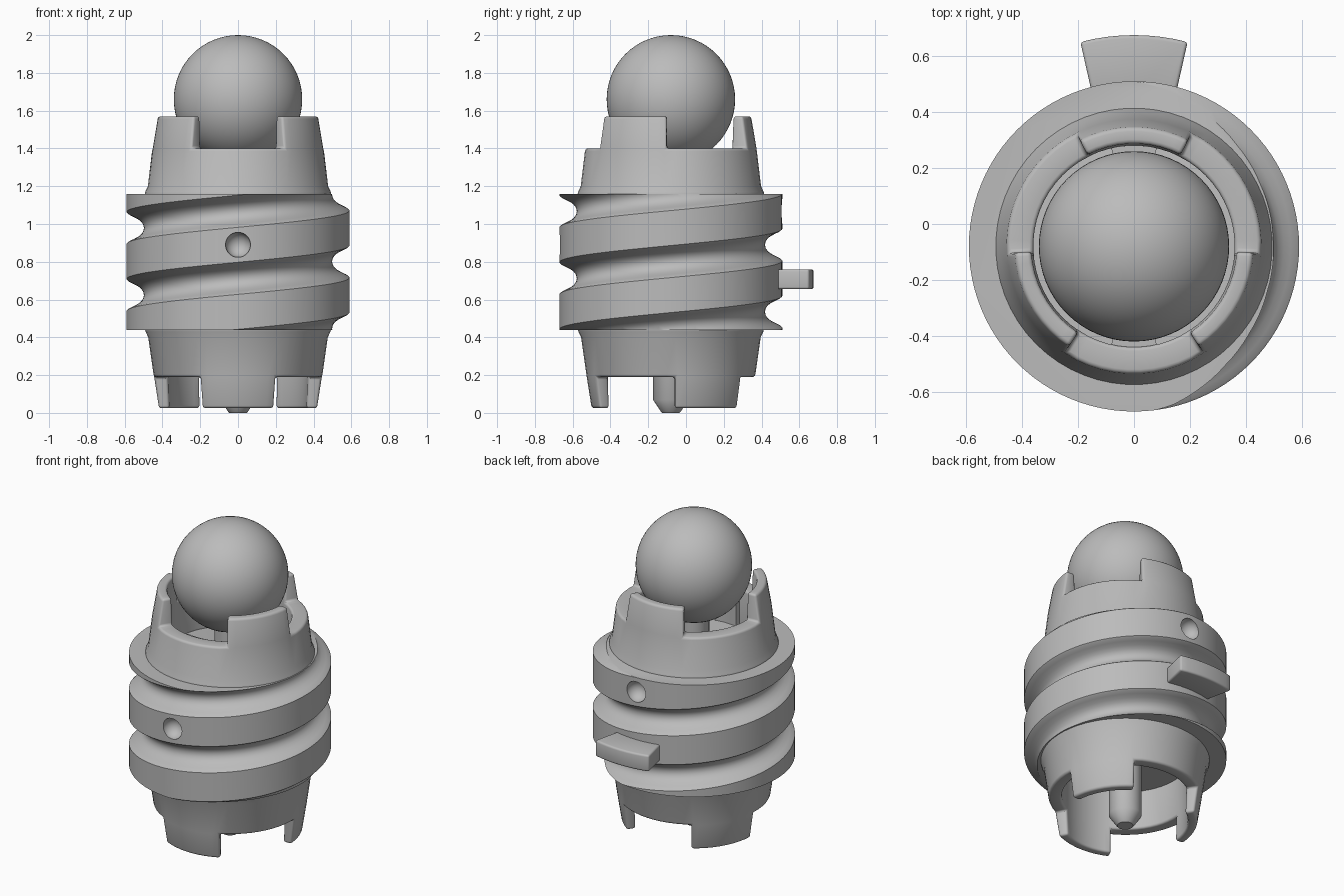
import bpy, bmesh
from math import sin, cos, radians
from mathutils import Vector, Matrix

if "Cube" in bpy.data.objects:
    bpy.data.objects.remove(bpy.data.objects["Cube"], do_unlink=True)

AXIS_Y = -0.08          # vertical axis of the body
PITCH = 0.355           # rise of the thread per turn

grey = bpy.data.materials.new("plain_grey")
grey.use_nodes = True
grey.diffuse_color = (0.5, 0.5, 0.5, 1)
grey.node_tree.nodes["Principled BSDF"].inputs["Base Color"].default_value = (0.5, 0.5, 0.5, 1)


def polar(r, deg, z):
    a = radians(deg)
    return Vector((r * cos(a), AXIS_Y + r * sin(a), z))


def add_object(name, bm):
    bmesh.ops.recalc_face_normals(bm, faces=bm.faces[:])
    mesh = bpy.data.meshes.new(name)
    bm.to_mesh(mesh)
    bm.free()
    mesh.materials.append(grey)
    ob = bpy.data.objects.new(name, mesh)
    bpy.context.collection.objects.link(ob)
    return ob


def finish(ob, bevel=0):
    """Optionally round the edges, apply modifiers and shade."""
    if bevel:
        m = ob.modifiers.new("rounding", 'BEVEL')
        m.width, m.segments = bevel, 3
        m.limit_method, m.angle_limit = 'ANGLE', radians(40)
    bpy.ops.object.select_all(action='DESELECT')
    ob.select_set(True)
    bpy.context.view_layer.objects.active = ob
    bpy.ops.object.convert(target='MESH')
    bpy.ops.object.shade_smooth_by_angle(angle=radians(35))


def castle_ring(name, levels, tooth_row, tooth_angles):
    """Ring wall of (z, outer, inner) levels; one row is cut down to teeth."""
    step, bm, verts = 6, bmesh.new(), {}
    count = 360 // step

    def solid(i, k):
        if not 0 <= k < len(levels) - 1:
            return False
        middle = 3 + (i % count + 0.5) * step
        near = any(abs((middle - t + 180) % 360 - 180) < 27 for t in tooth_angles)
        return k != tooth_row or near

    def v(i, k, side):
        key = (i % count, k, side)
        if key not in verts:
            z, *radii = levels[k]
            verts[key] = bm.verts.new(polar(radii[side], 3 + key[0] * step, z))
        return verts[key]

    for i in range(count):
        for k in range(len(levels) - 1):
            if not solid(i, k):
                continue
            for s in (0, 1):
                bm.faces.new([v(i, k, s), v(i + 1, k, s), v(i + 1, k + 1, s), v(i, k + 1, s)])
            for kk, nb in ((k, k - 1), (k + 1, k + 1)):
                if not solid(i, nb):
                    bm.faces.new([v(i, kk, 0), v(i + 1, kk, 0), v(i + 1, kk, 1), v(i, kk, 1)])
            for ii, nb in ((i, i - 1), (i + 1, i + 1)):
                if not solid(nb, k):
                    bm.faces.new([v(ii, k, 0), v(ii, k + 1, 0), v(ii, k + 1, 1), v(ii, k, 1)])
    finish(add_object(name, bm), 0.014)


def lathe(name, profile, sides=48):
    bm = bmesh.new()
    vs = [bm.verts.new((r, AXIS_Y, z)) for r, z in profile]
    edges = [bm.edges.new(p) for p in zip(vs, vs[1:])]
    bmesh.ops.spin(bm, geom=vs + edges, cent=(0, AXIS_Y, 0), axis=(0, 0, 1),
                   angle=radians(360), steps=sides)
    bmesh.ops.remove_doubles(bm, verts=bm.verts[:], dist=0.0005)
    finish(add_object(name, bm))


def ball(name, radius, centre):
    bm = bmesh.new()
    bmesh.ops.create_uvsphere(bm, u_segments=64, v_segments=32, radius=radius,
                              matrix=Matrix.Translation(centre))
    return add_object(name, bm)


def sector(name, inner, outer, half_in, half_out, mid, z0, z1, bevel):
    """Block between two arcs around the axis."""
    bm = bmesh.new()
    n = 8
    ring = [(inner, half_in * (2 * i / n - 1)) for i in range(n + 1)]
    ring += [(outer, half_out * (1 - 2 * i / n)) for i in range(n + 1)]
    face = bm.faces.new([bm.verts.new(polar(r, mid + a, z0)) for r, a in ring])
    out = bmesh.ops.extrude_face_region(bm, geom=[face])
    bmesh.ops.translate(bm, vec=(0, 0, z1 - z0),
                        verts=[e for e in out["geom"] if isinstance(e, bmesh.types.BMVert)])
    finish(add_object(name, bm), bevel)


# Threaded barrel: helical sheet, trimmed flat at both ends
half = [(0.085, 0.59), (0.079, 0.583), (0.068, 0.56), (0.055, 0.535),
        (0.04, 0.516), (0.022, 0.503), (0, 0.498)]
groove = [(-d, r) for d, r in half] + [(d, r) for d, r in half[-2::-1]]
rows = [(PITCH * (k + 0.5) + d, r) for k in range(-4, 5) for d, r in groove]
M, N = len(groove), 96
bm = bmesh.new()
grid = [[bm.verts.new(polar(r, 360 * i / N, 0.89 + PITCH * (i / N - 0.75) + u))
         for u, r in rows] for i in range(N)]
for i in range(N):
    for j in range(len(rows) - 1 - M):
        nxt, o = (grid[i + 1], 0) if i < N - 1 else (grid[0], M)
        bm.faces.new([grid[i][j], nxt[j + o], nxt[j + 1 + o], grid[i][j + 1]])
for z, up in ((0.44, -1), (1.16, 1)):
    cut = bmesh.ops.bisect_plane(bm, geom=bm.verts[:] + bm.edges[:] + bm.faces[:], dist=1e-5,
                                 plane_co=(0, 0, z), plane_no=(0, 0, up), clear_outer=True)
    bm.edges.ensure_lookup_table()
    rim = [e for e in bm.edges if e.is_boundary and all(abs(v.co.z - z) < 1e-3 for v in e.verts)]
    bmesh.ops.edgeloop_fill(bm, edges=rim)
barrel = add_object("threaded_barrel", bm)

# Round sockets in the thread, front and back
cutters = [ball("socket_cutter", 0.066, polar(0.585, a, z)) for a, z in ((270, 0.89), (90, 1.067))]
for c in cutters:
    c.hide_render = True
    m = barrel.modifiers.new("socket", 'BOOLEAN')
    m.object, m.operation, m.solver = c, 'DIFFERENCE', 'EXACT'
finish(barrel)
for c in cutters:
    bpy.data.objects.remove(c, do_unlink=True)

# Crown with three prongs and skirt with three legs
castle_ring("upper_crown", [(1.14, 0.498, 0.36), (1.17, 0.492, 0.36), (1.2, 0.478, 0.36),
                            (1.4, 0.454, 0.36), (1.57, 0.425, 0.368)], 3, (90, 210, 330))
castle_ring("lower_skirt", [(0.025, 0.42, 0.365), (0.19, 0.446, 0.37), (0.4, 0.476, 0.37),
                            (0.43, 0.49, 0.37), (0.46, 0.497, 0.37)], 0, (30, 150, 270))

# Ball, its stem and clips, and the bottom pin
finish(ball("top_ball", 0.34, (0, AXIS_Y, 1.66)))
lathe("ball_stem", [(0, 1.12), (0.09, 1.12), (0.09, 1.36), (0, 1.36)])
for side, angle in (("back", 90), ("front", 270)):
    sector(side + "_clip", 0.33, 0.365, 13, 13, angle, 1.15, 1.38, 0)
lathe("bottom_pin", [(0, 0.5), (0.095, 0.5), (0.095, 0.07), (0.052, 0.006), (0.046, 0), (0, 0)])

# Flared lug on the back
sector("back_lug", 0.54, 0.755, 15.5, 14.7, 90, 0.655, 0.76, 0.012)
